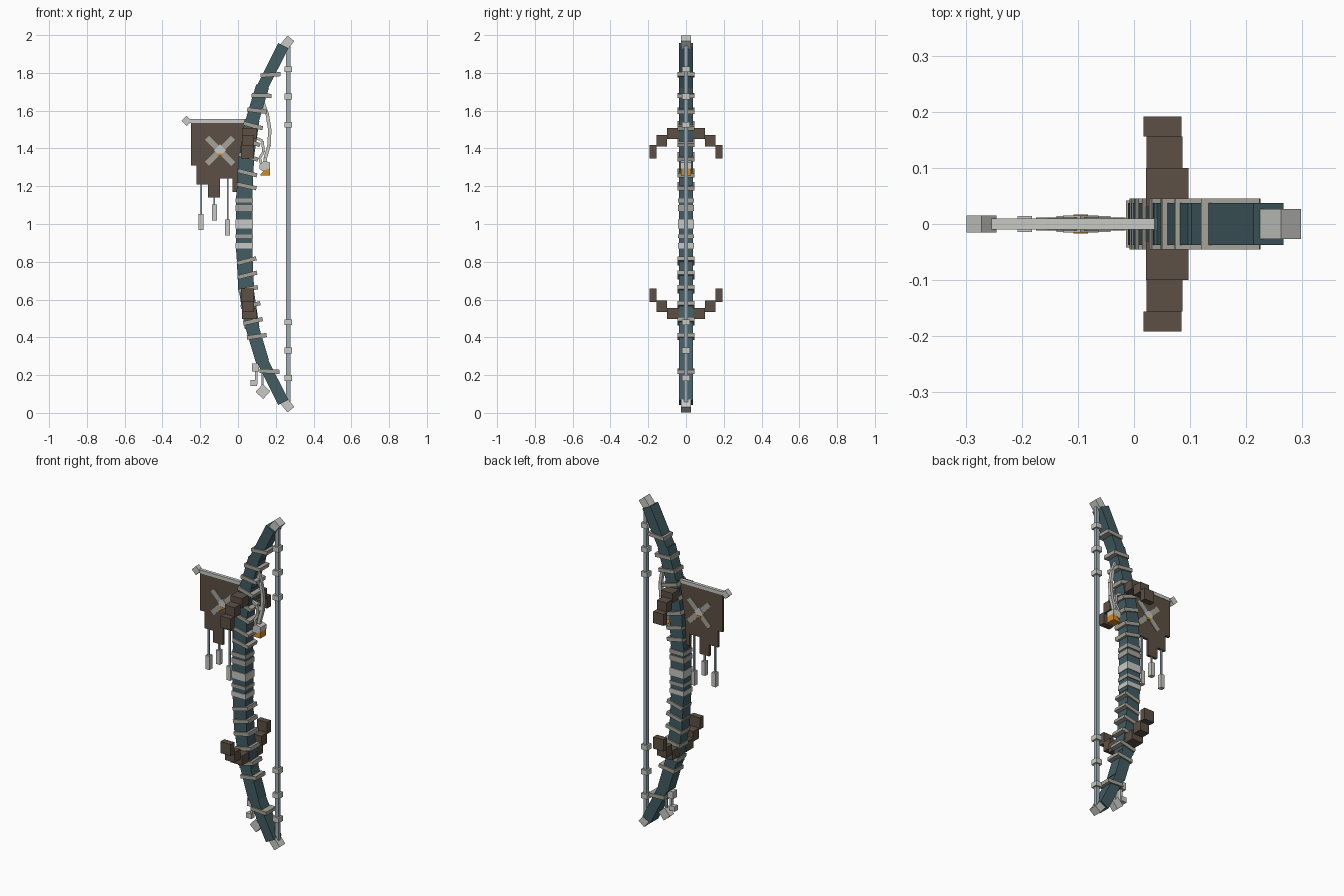
import bpy, bmesh, math
from mathutils import Matrix, Vector

default = bpy.data.objects.get("Cube")
if default:
    bpy.data.objects.remove(default, do_unlink=True)


def material(name, red, green, blue):
    m = bpy.data.materials.new(name)
    m.use_nodes = True
    colour = (red, green, blue, 1)
    m.diffuse_color = colour
    for node in m.node_tree.nodes:
        if node.type == 'BSDF_PRINCIPLED':
            node.inputs["Base Color"].default_value = colour
    return m


teal = material("dark teal wood", .055, .11, .125)
brown = material("dark brown", .107, .08, .058)
bone = material("pale bone", .58, .59, .56)
grey = material("warm grey binding", .38, .365, .32)
cord = material("blue grey cord", .34, .43, .47)
orange = material("amber", .67, .26, .015)


def finish(name, bm, mat):
    mesh = bpy.data.meshes.new(name)
    bmesh.ops.recalc_face_normals(bm, faces=bm.faces)
    bm.to_mesh(mesh)
    bm.free()
    mesh.materials.append(mat)
    obj = bpy.data.objects.new(name, mesh)
    bpy.context.collection.objects.link(obj)
    return obj


def block(name, centre, size, mat, tilt=0):
    """Box of full size, turned clockwise in the front plane by tilt degrees."""
    bm = bmesh.new()
    place = Matrix.Translation(centre) @ Matrix.Rotation(math.radians(tilt), 4, 'Y')
    bmesh.ops.create_cube(bm, size=1, matrix=place @ Matrix.Diagonal((*size, 1)))
    return finish(name, bm, mat)


def beam(name, a, b, width, depth, mat):
    """Box running between two points (x, z) of the front plane."""
    a, b = Vector(a), Vector(b)
    d, mid = b - a, (a + b) / 2
    return block(name, (mid.x, 0, mid.y), (width, depth, d.length), mat,
                 math.degrees(math.atan2(d.x, d.y)))


def slab(name, outline, depth, mat):
    """Front-plane outline of (x, z) points, extruded along y."""
    bm = bmesh.new()
    face = bm.faces.new([bm.verts.new((x, -depth / 2, z)) for x, z in outline])
    ext = bmesh.ops.extrude_face_region(bm, geom=[face])
    bmesh.ops.translate(bm, vec=(0, depth, 0),
                        verts=[v for v in ext["geom"] if isinstance(v, bmesh.types.BMVert)])
    return finish(name, bm, mat)


# Bow limbs: half the curve, mirrored about mid height
curve = [(.032, 1), (.033, 1.14), (.043, 1.34), (.073, 1.54), (.127, 1.72), (.235, 1.935)]
widths = [.088, .084, .078, .07, .06]


def flip(p, up):
    return (p[0], p[1] if up else 2 - p[1])


for side, up in (("upper", True), ("lower", False)):
    for p, q, w in zip(curve, curve[1:], widths):
        overlap = (Vector(q) - Vector(p)).normalized() * .01
        beam(side + "_limb", flip(p, up), flip(Vector(q) + overlap, up), w, .074, teal)
    beam(side + "_tip", flip((.225, 1.915), up), flip((.28, 1.983), up), .046, .054, bone)


def limb_at(z):
    """Limb centre and lean at a height."""
    h = max(z, 2 - z)
    for (xa, za), (xb, zb) in zip(curve, curve[1:]):
        if h <= zb:
            t = (h - za) / (zb - za)
            lean = math.degrees(math.atan2(xb - xa, zb - za))
            return xa + t * (xb - xa), lean if z > 1 else -lean


# Bone rings lashed round the limbs
for z, tilt in ((1.79, -4), (1.68, 2), (1.6, 7), (1.52, 15), (1.435, 20), (1.355, 16),
                (1.27, 14), (1.2, 12), (.805, -15), (.73, -14), (.655, -12),
                (.57, -12), (.485, -13), (.405, -8), (.22, 3)):
    x, lean = limb_at(z)
    block("limb_ring", (x + .01, 0, z), (.105, .09, .022), grey, tilt)

# Grip wraps
for z, height, mat in ((1.125, .022, grey), (1.085, .03, grey), (1.0, .045, bone),
                       (.935, .02, grey), (.885, .028, bone)):
    block("grip_wrap", (.033, 0, z), (.094, .084, height), mat)

# Bowstring and beads
beam("bowstring", (.266, .04), (.266, 1.96), .022, .022, cord)
for z in (1.82, 1.675, 1.525):
    for height in (z, 2.005 - z):
        block("string_bead", (.266, 0, height), (.042, .042, .03), bone)

# Stepped spikes on both sides, upper hooks down and lower hooks up
for up in (True, False):
    for side in (-1, 1):
        for x, y, z, size in ((.059, .065, 1.478, (.076, .07, .058)),
                              (.054, .128, 1.44, (.064, .056, .062)),
                              (.051, .174, 1.382, (.068, .036, .07))):
            block("side_spike", (x, side * y, z if up else 2.005 - z), size, brown)

# Banner with stepped hem, pole and knob
slab("banner", [(-.25, 1.535), (-.25, 1.31), (-.22, 1.31), (-.22, 1.21), (-.16, 1.21),
                (-.16, 1.14), (-.095, 1.14), (-.095, 1.24), (-.03, 1.24), (-.03, 1.17),
                (.03, 1.17), (.03, 1.535)], .016, brown)
beam("banner_pole", (-.26, 1.545), (.07, 1.545), .02, .02, bone)
block("pole_knob", (-.272, 0, 1.546), (.038, .03, .038), bone, 45)

# Banner emblem, on both faces
for tilt in (45, -45):
    block("emblem_cross", (-.095, 0, 1.387), (.03, .024, .195), grey, tilt)
block("emblem_centre", (-.095, 0, 1.39), (.045, .03, .045), bone, 45)
block("emblem_gem", (-.095, 0, 1.366), (.026, .034, .014), orange)

# Charms hanging from the hem
for x, top, z in ((-.195, 1.22, 1.01), (-.125, 1.15, 1.06), (-.055, 1.25, .982)):
    beam("charm_cord", (x, z), (x, top), .009, .009, cord)
    block("hanging_charm", (x, 0, z), (.026, .028, .084), bone)

# Curved strap with an amber lantern
strap = [(.13, 1.65), (.155, 1.58), (.168, 1.5), (.165, 1.42), (.145, 1.35), (.14, 1.31)]
for p, q in zip(strap, strap[1:]):
    beam("strap", p, q, .018, .02, bone)
inner = [(.085, 1.46), (.13, 1.44), (.135, 1.38), (.115, 1.35), (.125, 1.31)]
for p, q in zip(inner, inner[1:]):
    beam("inner_strap", p, q, .014, .016, bone)
slab("lantern_top", [(.115, 1.315), (.14, 1.335), (.17, 1.325), (.17, 1.295),
                     (.13, 1.28), (.115, 1.29)], .056, bone)
slab("lantern_glow", [(.118, 1.258), (.17, 1.258), (.17, 1.297), (.145, 1.288),
                      (.118, 1.262)], .054, orange)

# Trinkets under the lower limb
beam("trinket_cord", (.1, .31), (.1, .25), .01, .01, teal)
block("trinket_knot", (.092, 0, .24), (.036, .036, .044), bone)
beam("trinket_link", (.097, .24), (.097, .15), .014, .016, bone)
block("trinket_foot", (.083, 0, .158), (.036, .03, .03), bone)
beam("diamond_cord", (.13, .24), (.13, .12), .012, .012, cord)
block("diamond_charm", (.132, 0, .113), (.055, .04, .055), bone, 42)
